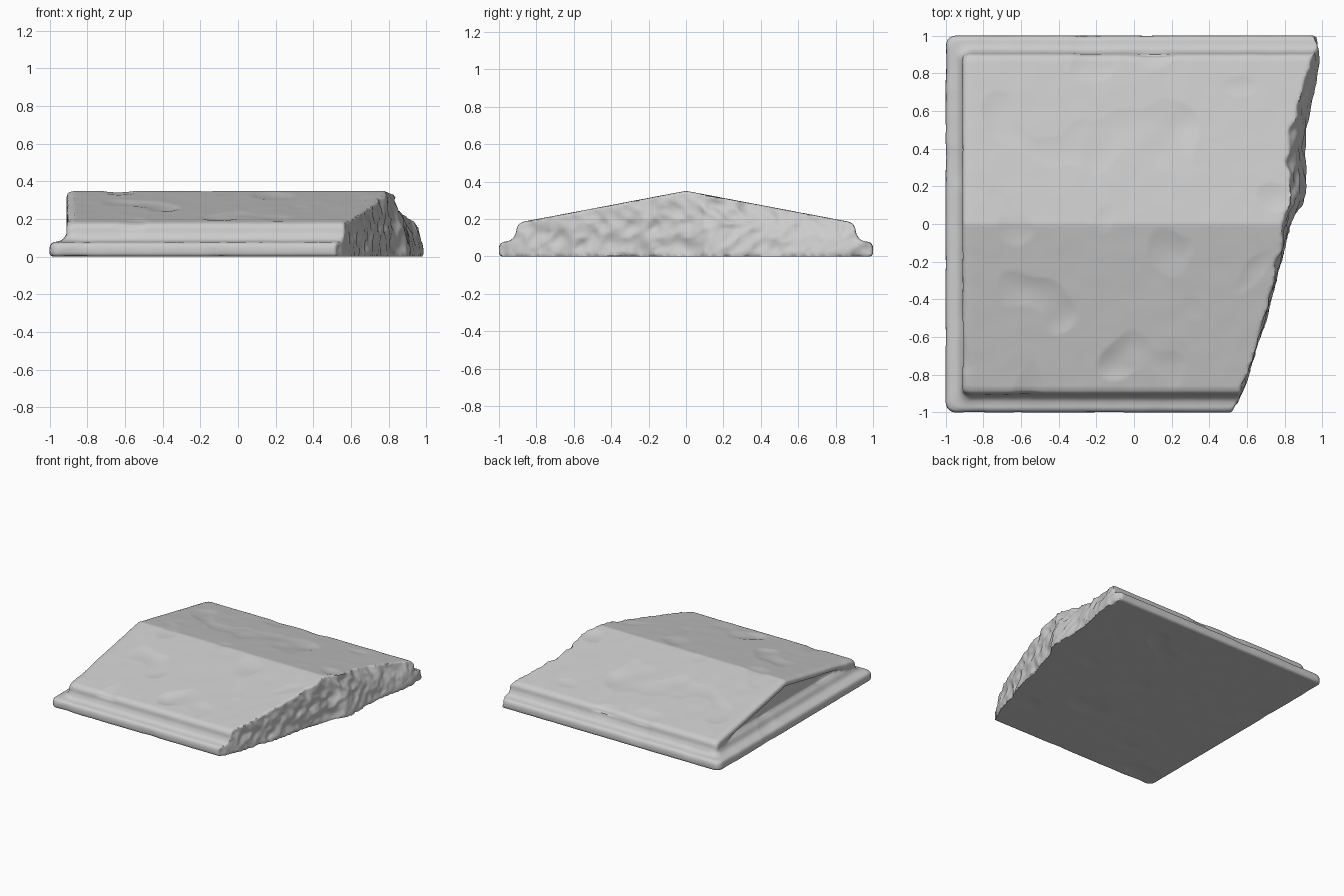
import bpy, bmesh, math
from mathutils import Vector, noise

cube = bpy.data.objects.get("Cube")
if cube:
    bpy.data.objects.remove(cube)

stone = bpy.data.materials.new("grey_stone")
stone.use_nodes = True
GREY = (0.6, 0.6, 0.6, 1)
stone.diffuse_color = GREY
stone.node_tree.nodes["Principled BSDF"].inputs["Base Color"].default_value = GREY


def loft(name, rings):
    """Closed solid through equal-length rings of points, capped at both ends."""
    bm = bmesh.new()
    loops = [[bm.verts.new(p) for p in ring] for ring in rings]
    n = len(loops[0])
    for a, b in zip(loops, loops[1:]):
        for i in range(n):
            j = (i + 1) % n
            bm.faces.new((a[i], a[j], b[j], b[i]))
    bm.faces.new(loops[0])
    bm.faces.new(loops[-1])
    bmesh.ops.recalc_face_normals(bm, faces=bm.faces)
    mesh = bpy.data.meshes.new(name)
    bm.to_mesh(mesh)
    bm.free()
    obj = bpy.data.objects.new(name, mesh)
    bpy.context.collection.objects.link(obj)
    return obj


def rounded_plan(inset, z, r=0.05, far=1.3):
    """Plan outline with rounded corners on the finished end only."""
    e = 1 - inset
    pts = [(far, -e, z), (far, e, z)]
    for cy, start in ((e - r, 90), (r - e, 180)):
        for k in range(5):
            a = math.radians(start + k * 22.5)
            pts.append((-e + r + r * math.cos(a), cy + r * math.sin(a), z))
    return pts


def boolean(obj, other, operation):
    mod = obj.modifiers.new(operation.lower(), 'BOOLEAN')
    mod.operation, mod.object, mod.solver = operation, other, 'EXACT'


# moulded plinth: rounded lip, ledge and cove
lip = [(0.012, 0), (0, 0.012), (0, 0.05), (0.006, 0.066), (0.02, 0.076),
       (0.055, 0.082), (0.078, 0.096), (0.086, 0.115), (0.1, 0.13)]
slab = loft("roof_slab", [rounded_plan(i, z) for i, z in lip])

# gabled roof body
half = [(0.905, 0.05), (0.91, 0.1), (0.905, 0.15), (0.895, 0.172), (0.87, 0.185)]
section = [(-y, z) for y, z in half] + [(0, 0.35)] + half[::-1]
body = loft("gable_body", [[(x, y * s, z - d) for y, z in section]
            for x, s, d in ((-0.87, 1, 0), (1.3, 1, 0))])
end = loft("gable_end", [[(x, y * s, z - d) for y, z in section]
           for x, s, d in ((-0.91, 0.985, 0.022), (-0.9, 0.992, 0.008), (-0.87, 1, 0), (-0.8, 1, 0))])

# sunken triangular panel in the finished gable
def panel(x, low, s):
    tri = [(-0.8, low), (-0.8, low + 0.02), (0, 0.3), (0.8, low + 0.02), (0.8, low)]
    return [(x, y * s, z) for y, z in tri]

recess = loft("recess_cutter", [panel(-0.95, 0.11, 1), panel(-0.91, 0.125, 1), panel(-0.875, 0.16, 0.8)])

# broken end: a rough slanted sheet thickened outward
path = [(-1.1, 0.5), (-1, 0.53), (-0.85, 0.6), (-0.5, 0.71), (-0.2, 0.79), (0, 0.84), (0.1, 0.9),
        (0.2, 0.925), (0.4, 0.915), (0.6, 0.94), (0.85, 0.99), (0.93, 0.995), (1, 0.975), (1.1, 0.92)]

def edge_x(y):
    for (y0, x0), (y1, x1) in zip(path, path[1:]):
        if y <= y1:
            return x0 + (x1 - x0) * (y - y0) / (y1 - y0)
    return path[-1][1]

def break_x(y, z):
    lean = 0.02 + 0.1 * min(1, max(0, y + 0.1) / 0.4)
    rough = noise.noise(Vector((1, y * 7, z * 9))) + 0.5 * noise.noise(Vector((4, y * 17, z * 17)))
    return edge_x(y) - lean * (max(0, z) / 0.35) ** 1.5 - 0.035 * abs(rough)

rings = []
for i in range(89):
    y = -1.1 + 2.2 * i / 88
    sheet = [(break_x(y, z), y, z) for z in (-0.1 + 0.025 * k for k in range(23))]
    rings.append(sheet + [(1.6, y, 0.45), (1.6, y, -0.1)])
breaker = loft("break_cutter", rings)

boolean(slab, body, 'UNION')
boolean(slab, end, 'UNION')
boolean(slab, recess, 'DIFFERENCE')
boolean(slab, breaker, 'DIFFERENCE')

# fuse into one worn surface
remesh = slab.modifiers.new("worn", 'REMESH')
remesh.mode, remesh.voxel_size = 'VOXEL', 0.011
mesh = bpy.data.meshes.new_from_object(slab.evaluated_get(bpy.context.evaluated_depsgraph_get()))
slab.modifiers.clear()
slab.data = mesh
for helper in (body, end, recess, breaker):
    bpy.data.objects.remove(helper)

# shallow scattered chips, faded out at the outer faces
bm = bmesh.new()
bm.from_mesh(mesh)
bm.normal_update()
shifts = []
for v in bm.verts:
    p = v.co
    dent = max(0, noise.noise(Vector((p.x * 4, p.y * 4, p.z * 6 + 3))) - 0.2)
    fine = noise.noise(p * 9) * 0.0015
    shifts.append(v.normal * (fine - 0.028 * dent * (1 if p.z > 0.15 else 0.4)))
for v, s in zip(bm.verts, shifts):
    v.co += s
    v.co.z = max(0, v.co.z)
bm.to_mesh(mesh)
bm.free()

mesh.materials.clear()
mesh.materials.append(stone)
bpy.ops.object.select_all(action='DESELECT')
slab.select_set(True)
bpy.context.view_layer.objects.active = slab
bpy.ops.object.shade_smooth_by_angle(angle=math.radians(50))
